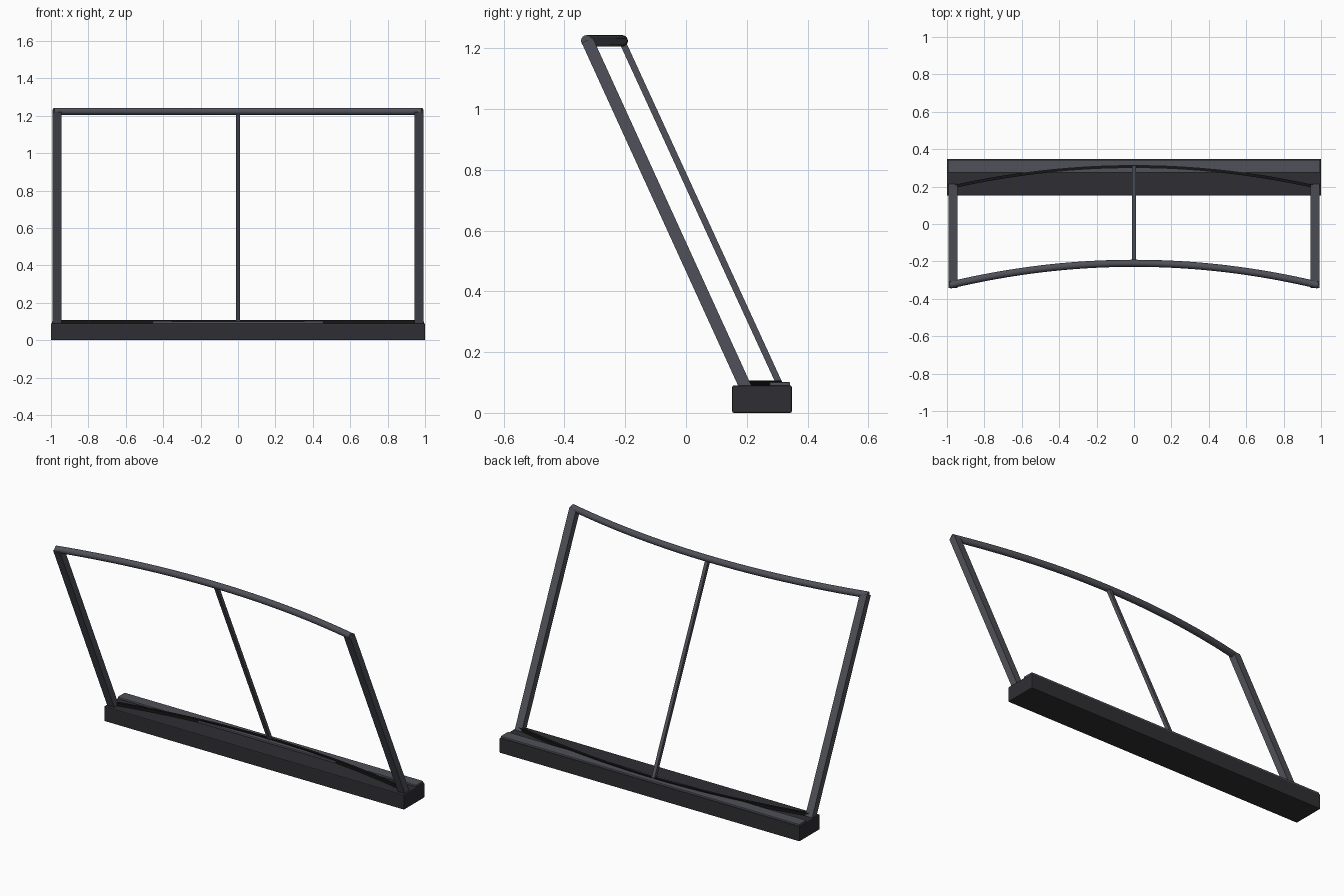
import bpy, bmesh, math
from mathutils import Vector

if "Cube" in bpy.data.objects:
    bpy.data.objects.remove(bpy.data.objects["Cube"])


def material(name, c):
    m = bpy.data.materials.new(name)
    m.diffuse_color = (*c, 1)
    m.use_nodes = True
    m.node_tree.nodes["Principled BSDF"].inputs["Base Color"].default_value = m.diffuse_color
    return m


FRAME = material("frame grey", (0.08, 0.083, 0.1))
BASE = material("base charcoal", (0.028, 0.028, 0.034))
SEAL = material("seal black", (0.008, 0.008, 0.009))


def finish(name, bm, mat, smooth=False):
    bmesh.ops.recalc_face_normals(bm, faces=bm.faces)
    me = bpy.data.meshes.new(name)
    bm.to_mesh(me)
    bm.free()
    me.materials.append(mat)
    ob = bpy.data.objects.new(name, me)
    bpy.context.collection.objects.link(ob)
    if smooth:
        bpy.ops.object.select_all(action='DESELECT')
        ob.select_set(True)
        bpy.context.view_layer.objects.active = ob
        bpy.ops.object.shade_smooth_by_angle(angle=math.radians(40))
    return ob


def box(name, lo, hi, mat, bevel=0.0):
    bm = bmesh.new()
    bmesh.ops.create_cube(bm, size=1)
    for v in bm.verts:
        v.co = Vector([lo[i] + (v.co[i] + 0.5) * (hi[i] - lo[i]) for i in range(3)])
    if bevel:
        bmesh.ops.bevel(bm, geom=bm.edges[:], offset=bevel, segments=2, affect='EDGES', profile=0.5)
    return finish(name, bm, mat)


def sweep(name, path, profile, mat, smooth=False):
    """Sweep a (side, up) profile along a path of points."""
    bm = bmesh.new()
    rings = []
    for i, p in enumerate(path):
        t = (path[min(i + 1, len(path) - 1)] - path[max(i - 1, 0)]).normalized()
        if abs(t.x) > 0.5:
            up = Vector((0, 0, 1))
            side = up.cross(t).normalized()
        else:
            side = Vector((1, 0, 0))
            up = t.cross(side).normalized()
        rings.append([bm.verts.new(p + side * a + up * b) for a, b in profile])
    n = len(profile)
    for r, s in zip(rings, rings[1:]):
        for j in range(n):
            bm.faces.new((r[j], r[(j + 1) % n], s[(j + 1) % n], s[j]))
    bm.faces.new(rings[0])
    bm.faces.new(rings[-1])
    return finish(name, bm, mat, smooth)


def rect(w, h):
    return [(-w / 2, -h / 2), (w / 2, -h / 2), (w / 2, h / 2), (-w / 2, h / 2)]


def circle(r, n=16):
    return [(r * math.cos(2 * math.pi * k / n), r * math.sin(2 * math.pi * k / n)) for k in range(n)]


def bow(half, y_end, y_mid, z, n=32):
    xs = [half * (2 * k / n - 1) for k in range(n + 1)]
    return [Vector((x, y_mid + (y_end - y_mid) * (x / half) ** 2, z)) for x in xs]


# base block and the raised strip along its rear
box("base_block", (-1, 0.152, 0), (1, 0.348, 0.09), BASE, 0.005)
box("rear_strip", (-0.995, 0.275, 0.088), (0.995, 0.343, 0.101), FRAME, 0.003)

# curved lower seal and curved top rail
sweep("lower_seal", bow(0.965, 0.2, 0.307, 0.096), rect(0.016, 0.022), SEAL)
sweep("top_rail", bow(0.985, -0.327, -0.21, 1.224), circle(0.019), FRAME, True)

# leaning side posts and thin centre bar
for side, s in (("left", -1), ("right", 1)):
    sweep(side + "_post", [Vector((s * 0.968, 0.2, 0.075)), Vector((s * 0.968, -0.325, 1.226))],
          rect(0.046, 0.04), FRAME)
sweep("centre_bar", [Vector((0, 0.31, 0.09)), Vector((0, -0.208, 1.218))], rect(0.02, 0.021), FRAME)
